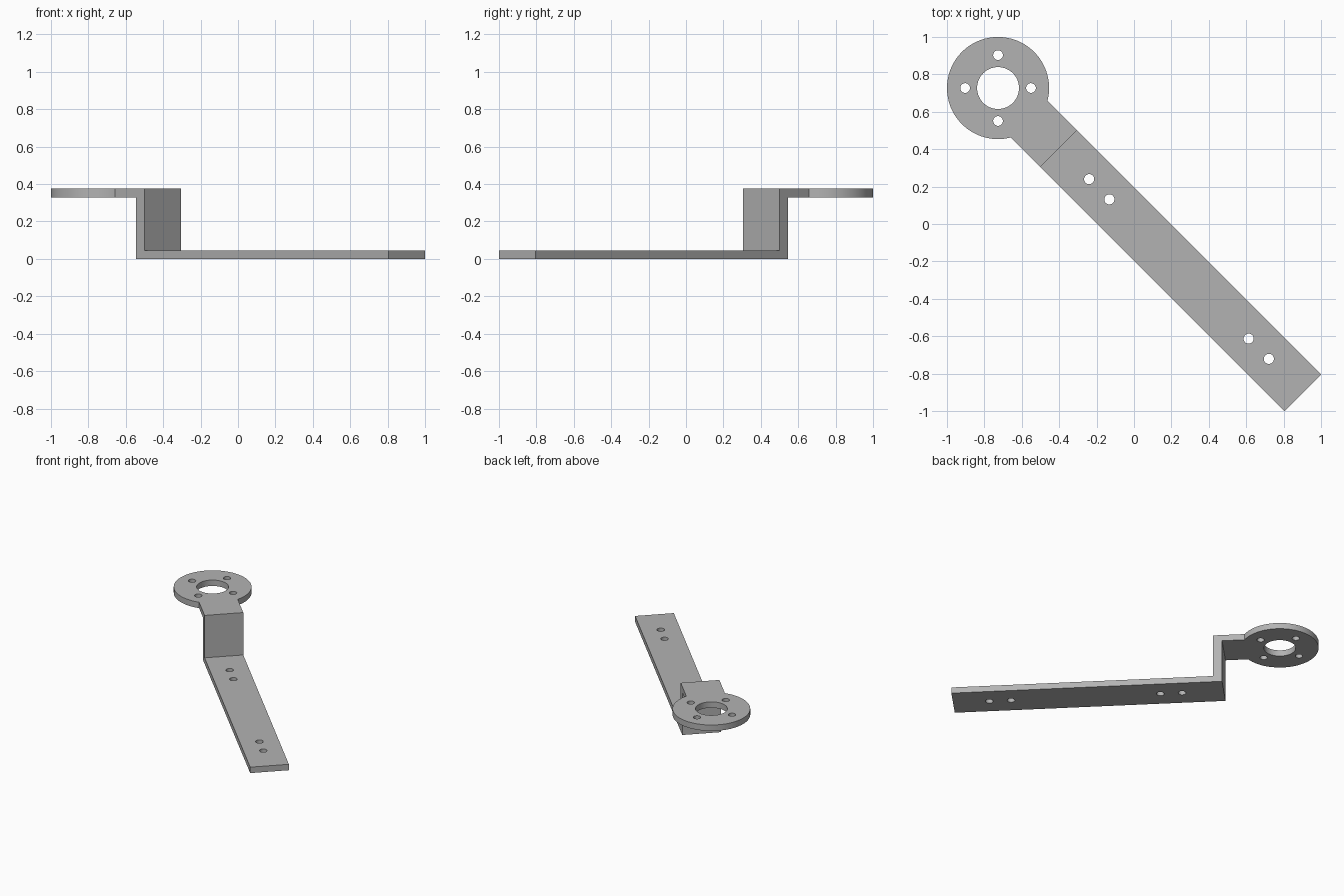
import bpy
import bmesh
import math

if "Cube" in bpy.data.objects:
    bpy.data.objects.remove(bpy.data.objects["Cube"], do_unlink=True)

TURN = -math.pi / 4        # the strap runs diagonally
HALF_WIDTH = 0.138
THICK = 0.046
TOP = 0.375
RING_U = -1.028            # ring centre, measured along the strap

steel = bpy.data.materials.new("plain_grey")
steel.use_nodes = True
grey = (0.45, 0.45, 0.45, 1)
steel.diffuse_color = grey
steel.node_tree.nodes["Principled BSDF"].inputs["Base Color"].default_value = grey


def add_object(name, bm):
    mesh = bpy.data.meshes.new(name)
    bmesh.ops.recalc_face_normals(bm, faces=bm.faces)
    bm.to_mesh(mesh)
    bm.free()
    mesh.materials.append(steel)
    obj = bpy.data.objects.new(name, mesh)
    bpy.context.collection.objects.link(obj)
    obj.rotation_euler.z = TURN
    return obj


def cylinder(name, u, v, radius, low, high, sides):
    bm = bmesh.new()
    bmesh.ops.create_cone(bm, cap_ends=True, segments=sides, radius1=radius,
                          radius2=radius, depth=high - low)
    bmesh.ops.translate(bm, verts=bm.verts, vec=(u, v, (low + high) / 2))
    return add_object(name, bm)


def combine(target, other, operation):
    mod = target.modifiers.new(operation.lower(), "BOOLEAN")
    mod.operation = operation
    mod.solver = "EXACT"
    mod.object = other
    bpy.context.view_layer.objects.active = target
    bpy.ops.object.modifier_apply(modifier=mod.name)
    bpy.data.objects.remove(other, do_unlink=True)


# Stepped strap: side profile extruded across its width
profile = [(1.276, 0), (1.276, THICK), (-0.569, THICK), (-0.569, TOP),
           (-0.85, TOP), (-0.85, TOP - THICK), (-0.633, TOP - THICK), (-0.633, 0)]
bm = bmesh.new()
side = bm.faces.new([bm.verts.new((u, -HALF_WIDTH, z)) for u, z in profile])
swept = bmesh.ops.extrude_face_region(bm, geom=[side])["geom"]
bmesh.ops.translate(bm, vec=(0, 2 * HALF_WIDTH, 0),
                    verts=[g for g in swept if isinstance(g, bmesh.types.BMVert)])
bracket = add_object("stepped_bracket", bm)

# Round mounting flange
flange = cylinder("flange", RING_U, 0, 0.273, TOP - THICK, TOP, 96)
combine(bracket, flange, "UNION")

# Centre bore, flange bolt holes and strap bolt holes
holes = [(RING_U, 0, 0.112, 64)]
holes += [(RING_U + a * 0.1245, b * 0.1245, 0.026, 32) for a in (-1, 1) for b in (-1, 1)]
holes += [(u, 0, 0.027, 32) for u in (-0.339, -0.186, 0.867, 1.02)]
for u, v, radius, sides in holes:
    combine(bracket, cylinder("hole_cutter", u, v, radius, -0.1, 0.5, sides), "DIFFERENCE")

# Smooth round walls, crisp edges
bpy.ops.object.select_all(action="DESELECT")
bracket.select_set(True)
bpy.context.view_layer.objects.active = bracket
bpy.ops.object.shade_smooth_by_angle(angle=math.radians(30))
